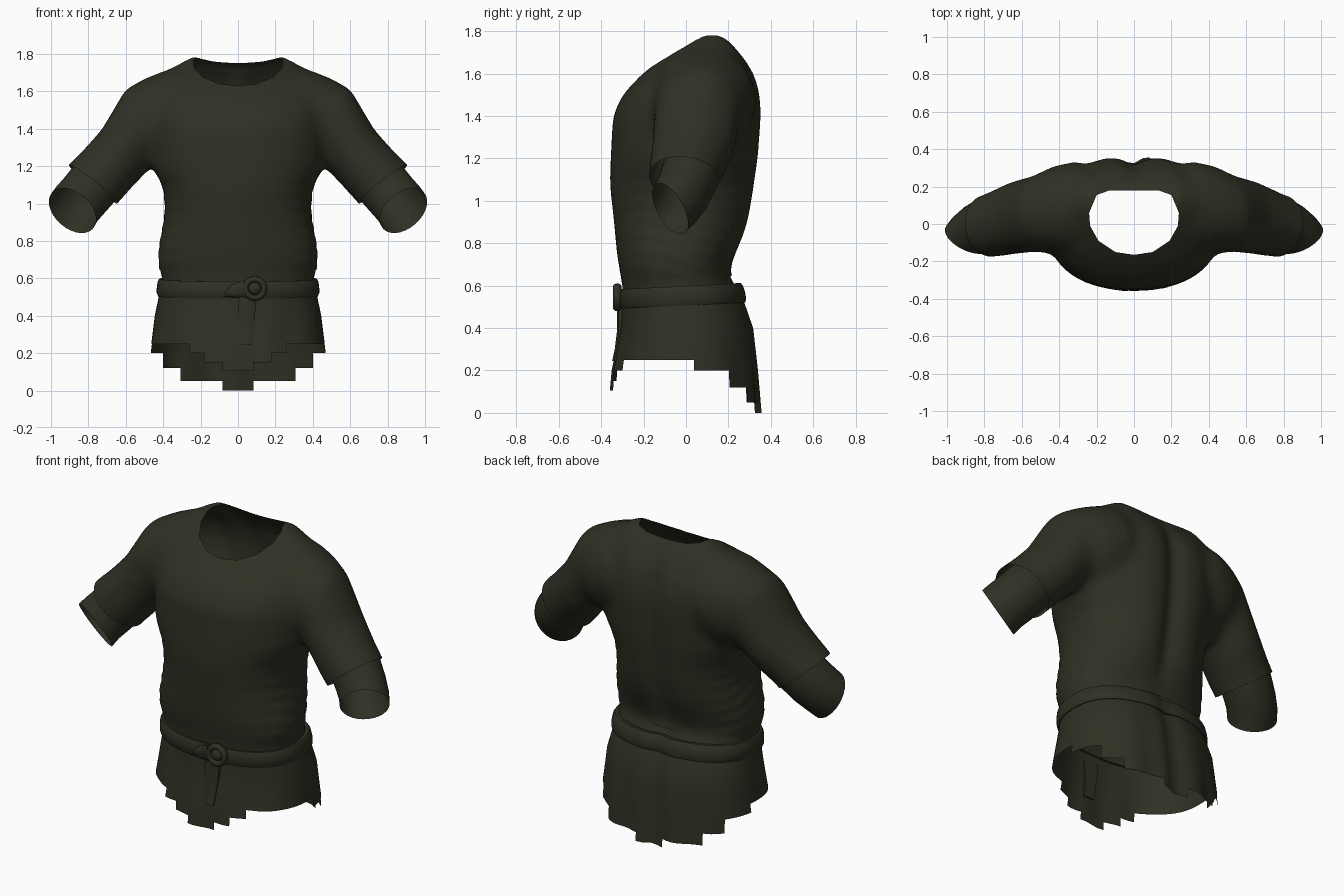
import bpy, bmesh, math
from mathutils import Vector

if "Cube" in bpy.data.objects:
    bpy.data.objects.remove(bpy.data.objects["Cube"])

cloth = bpy.data.materials.new("dark olive cloth")
cloth.diffuse_color = (0.030, 0.029, 0.0175, 1)
cloth.use_nodes = True
cloth.node_tree.nodes["Principled BSDF"].inputs["Base Color"].default_value = cloth.diffuse_color

# Body profile: height, half width, front y, back y
PROFILE = [(0.0, .47, -.36, .355), (.2, .47, -.345, .34), (.4, .445, -.31, .32), (.52, .42, -.30, .28),
           (.60, .405, -.30, .235), (.66, .42, -.31, .205), (.74, .425, -.325, .23), (.85, .405, -.335, .275),
           (.95, .385, -.345, .30), (1.08, .395, -.36, .32), (1.2, .46, -.355, .335), (1.4, .47, -.345, .35),
           (1.5, .47, -.30, .345), (1.6, .46, -.205, .315), (1.68, .42, -.10, .28), (1.74, .33, -.015, .245),
           (1.79, .24, .05, .2)]


def body_point(z, t, grow=0.0):
    """Point on the body section at height z and angle t."""
    a, b = PROFILE[0], PROFILE[-1]
    for a, b in zip(PROFILE, PROFILE[1:]):
        if z <= b[0]:
            break
    k = min(max((z - a[0]) / (b[0] - a[0]), 0), 1)
    w, yf, yb = (a[i] + (b[i] - a[i]) * k for i in (1, 2, 3))
    c, s = math.cos(t), math.sin(t)
    x = math.copysign(abs(c) ** .85, c) * (w + grow)
    y = (yf + yb) / 2 + math.copysign(abs(s) ** .85, s) * ((yb - yf) / 2 + grow)
    return Vector((x, y, z))


def clamp(k):
    return min(1, max(0, k))


def angles(n):
    return [2 * math.pi * i / n for i in range(n)]


def ring(c, n, ru, rv, count=28):
    """Oval section centred on c and facing n."""
    n = Vector(n).normalized()
    v = (Vector((0, 1, 0)) - n * n.y).normalized()
    u = n.cross(v)
    return [Vector(c) + u * math.cos(t) * ru + v * math.sin(t) * rv for t in angles(count)]


def loft(bm, rings, caps=False, loop=False):
    rows = [[bm.verts.new(p) for p in r] for r in rings]
    m = len(rows[0])
    pairs = list(zip(rows, rows[1:])) + ([(rows[-1], rows[0])] if loop else [])
    faces = [bm.faces.new((a[i], a[(i + 1) % m], b[(i + 1) % m], b[i])) for a, b in pairs for i in range(m)]
    if caps:
        faces += [bm.faces.new(rows[0][::-1]), bm.faces.new(rows[-1])]
    return faces


def finish(bm, name, recalc=True):
    if recalc:
        bmesh.ops.recalc_face_normals(bm, faces=bm.faces[:])
    me = bpy.data.meshes.new(name)
    bm.to_mesh(me)
    bm.free()
    me.materials.append(cloth)
    ob = bpy.data.objects.new(name, me)
    bpy.context.collection.objects.link(ob)
    bpy.ops.object.select_all(action='DESELECT')
    ob.select_set(True)
    bpy.context.view_layer.objects.active = ob
    bpy.ops.object.shade_smooth_by_angle(angle=math.radians(50))
    return ob


def mirrored(v):
    return (-v[0], v[1], v[2])


def split(bm, co, no, near):
    faces = [f for f in bm.faces if near(f.calc_center_median())]
    geom = set(faces) | {e for f in faces for e in f.edges} | {v for f in faces for v in f.verts}
    bmesh.ops.bisect_plane(bm, geom=list(geom), plane_co=co, plane_no=no, dist=1e-5)


def remove(bm, test):
    bmesh.ops.delete(bm, geom=[f for f in bm.faces if test(f.calc_center_median())], context='FACES')


# Shirt: body and sleeves merged into one smooth skin
SLEEVE = [((.2, .085, 1.5), (1, 0, -.2), .22, .22), ((.32, .085, 1.475), (1, 0, -.25), .25, .25),
          ((.43, .075, 1.43), (1, 0, -.28), .25, .235),
          ((.53, .055, 1.405), (.94, 0, -.33), .22, .205), ((.635, .035, 1.255), (.84, 0, -.54), .172, .197),
          ((.72, .005, 1.16), (.7, -.1, -.7), .165, .18), ((.775, -.01, 1.105), (.62, -.1, -.78), .17, .168),
          ((.83, -.02, 1.035), (.62, -.1, -.78), .17, .168)]
bm = bmesh.new()
loft(bm, [[body_point(z, t) for t in angles(64)] for z in [.58] + [.62 + .039 * i for i in range(31)]], True)
for flip in (False, True):
    loft(bm, [ring(mirrored(c) if flip else c, mirrored(n) if flip else n, a, b) for c, n, a, b in SLEEVE], True)
blank = finish(bm, "shirt_blank")
mod = blank.modifiers.new("merge", 'REMESH')
mod.mode, mod.voxel_size = 'VOXEL', 0.022
bm = bmesh.new()
bm.from_object(blank, bpy.context.evaluated_depsgraph_get())
bpy.data.objects.remove(blank)
for _ in range(9):
    bmesh.ops.smooth_vert(bm, verts=bm.verts[:], factor=.5, use_axis_x=True, use_axis_y=True, use_axis_z=True)

# Spine groove, collar dip and soft waist folds
for v in bm.verts:
    x, y, z = v.co
    back = clamp((y - .08) / .1)
    groove = .012 * math.exp(-((abs(x) - .16) / .09) ** 2) - .03 * math.exp(-(x / .055) ** 2)
    v.co.y += groove * back * clamp((z - .65) * 4) * clamp((1.76 - z) * 5)
    v.co.z -= .035 * clamp((z - 1.6) / .13) * clamp(1 - (x / .24) ** 2) * clamp(y / .1)
    if z < 1.2 and abs(x) < .5:
        fold = .006 * clamp((1.2 - z) * 5) * clamp(abs(x) / .35) ** 2 * math.sin(z * 42 + 4 * y + 1.5 * math.sin(9 * y))
        v.co.x += math.copysign(fold, x)

# Open the waist, sleeve ends and collar
split(bm, (0, 0, .645), (0, 0, 1), lambda c: c.z < .75)
remove(bm, lambda c: c.z < .645)
hem_c, hem_n = Vector(SLEEVE[-2][0]), Vector(SLEEVE[-2][1])
for s in (1, -1):
    co, no = Vector((hem_c.x * s, hem_c.y, hem_c.z)), Vector((hem_n.x * s, hem_n.y, hem_n.z))
    split(bm, co, no, lambda c: c.x * s > .58)
    remove(bm, lambda c: c.x * s > .58 and (c - co).dot(no) > 0)
half = [(0, -.165), (.1, -.15), (.19, -.09), (.235, -.01), (.24, .06), (.2, .155), (.13, .18)]
collar = half + [(-x, y) for x, y in half[:0:-1]]
sides = [(Vector((*p, 0)), Vector((q[1] - p[1], p[0] - q[0], 0))) for p, q in zip(collar, collar[1:] + collar[:1])]
for co, no in sides:
    split(bm, co, no, lambda c: c.z > 1.5 and abs(c.x) < .4)
remove(bm, lambda c: c.z > 1.5 and all((Vector((c.x, c.y, 0)) - co).dot(no) < 0 for co, no in sides))
finish(bm, "shirt", False)

# Inner sleeves showing below the short sleeves
CUFF = [((.70, .035, 1.19), (.62, -.1, -.78), .135, .135), ((.765, .015, 1.11), (.62, -.25, -.75), .145, .137),
        ((.82, -.015, 1.045), (.62, -.5, -.7), .143, .135), ((.86, -.045, 1.0), (.6, -.75, -.7), .143, .132),
        ((.885, -.075, .962), (.59, -1, -.67), .146, .128)]
for flip, name in ((False, "inner_sleeve_right"), (True, "inner_sleeve_left")):
    bm = bmesh.new()
    loft(bm, [ring(mirrored(c) if flip else c, mirrored(n) if flip else n, a, b) for c, n, a, b in CUFF])
    finish(bm, name)


# Skirt with a stepped, ragged hem
def hem(c):
    ax = abs(c.x)
    if c.y > .05:
        return 0 if ax < .085 else .05 if ax < .3 else .12 if ax < .4 else .2
    if c.y > -.12:
        return .25
    return .105 if ax < .1 else .15 if ax < .17 else .2 if ax < .27 else .25


bm = bmesh.new()
levels = [.68, .64, .6, .56, .52, .46, .4, .34, .29, .25, .2, .15, .12, .105, .05, 0]
rings = [[body_point(z, t) for t in angles(96)] for z in levels]
for r in rings:
    for p in r:
        if p.y > .1:
            p.y -= .03 * math.exp(-(p.x / .05) ** 2)
        p.y += .02 * max(0, .5 - p.z) * math.sin(p.x * 30)
loft(bm, rings)
bmesh.ops.recalc_face_normals(bm, faces=bm.faces[:])
remove(bm, lambda c: c.z < hem(c))
finish(bm, "skirt", False)

# Belt, rising slightly toward the back
bm = bmesh.new()
section = [(-.01, -.046), (.010, -.046), (.018, -.03), (.02, 0), (.018, .03), (.010, .046), (-.01, .046)]
rings = []
for grow, dz in section:
    r = [body_point(.55 + dz * .4, t, grow) for t in angles(96)]
    for p in r:
        p.z = .55 + dz + .05 * (p.y + .05)
        if p.y > .1:
            p.y -= .02 * math.exp(-(p.x / .05) ** 2)
    rings.append(r)
loft(bm, rings, loop=True)
finish(bm, "belt")

# Buckle ring and its centre stud
bm = bmesh.new()
rings = []
for a in angles(10):
    rad, d = .05 + .016 * math.cos(a), .02 * math.sin(a)
    rings.append([Vector((.09 + rad * math.cos(t), -.324 + d, .545 + rad * math.sin(t))) for t in angles(28)])
loft(bm, rings, loop=True)
finish(bm, "buckle_ring")
bm = bmesh.new()
loft(bm, [[Vector((.09 + r * math.cos(t), y, .545 + r * math.sin(t))) for t in angles(20)]
          for y, r in ((-.30, .04), (-.325, .034), (-.34, .026), (-.345, .012))], True)
finish(bm, "buckle_stud")


# Hanging strap end and folded loop beside the buckle
def strap(name, stations):
    bm = bmesh.new()
    loft(bm, [[Vector(c) + Vector(d) * k + Vector((0, e, 0))
               for k, e in ((-1, .012), (-1, -.006), (-.6, -.014), (.6, -.014), (1, -.006), (1, .012))]
              for c, d in stations], True)
    finish(bm, name)


strap("strap_end", [((.055, -.308, .53), (.045, 0, 0)), ((.05, -.312, .47), (.047, 0, 0)),
                    ((.046, -.312, .38), (.043, 0, 0)), ((.044, -.322, .30), (.035, 0, 0)),
                    ((.043, -.334, .245), (.032, 0, 0))])
strap("strap_loop", [((-.075, -.315, .512), (.004, 0, .008)), ((-.03, -.322, .53), (-.01, 0, .032)),
                     ((.04, -.325, .545), (-.01, 0, .045))])
